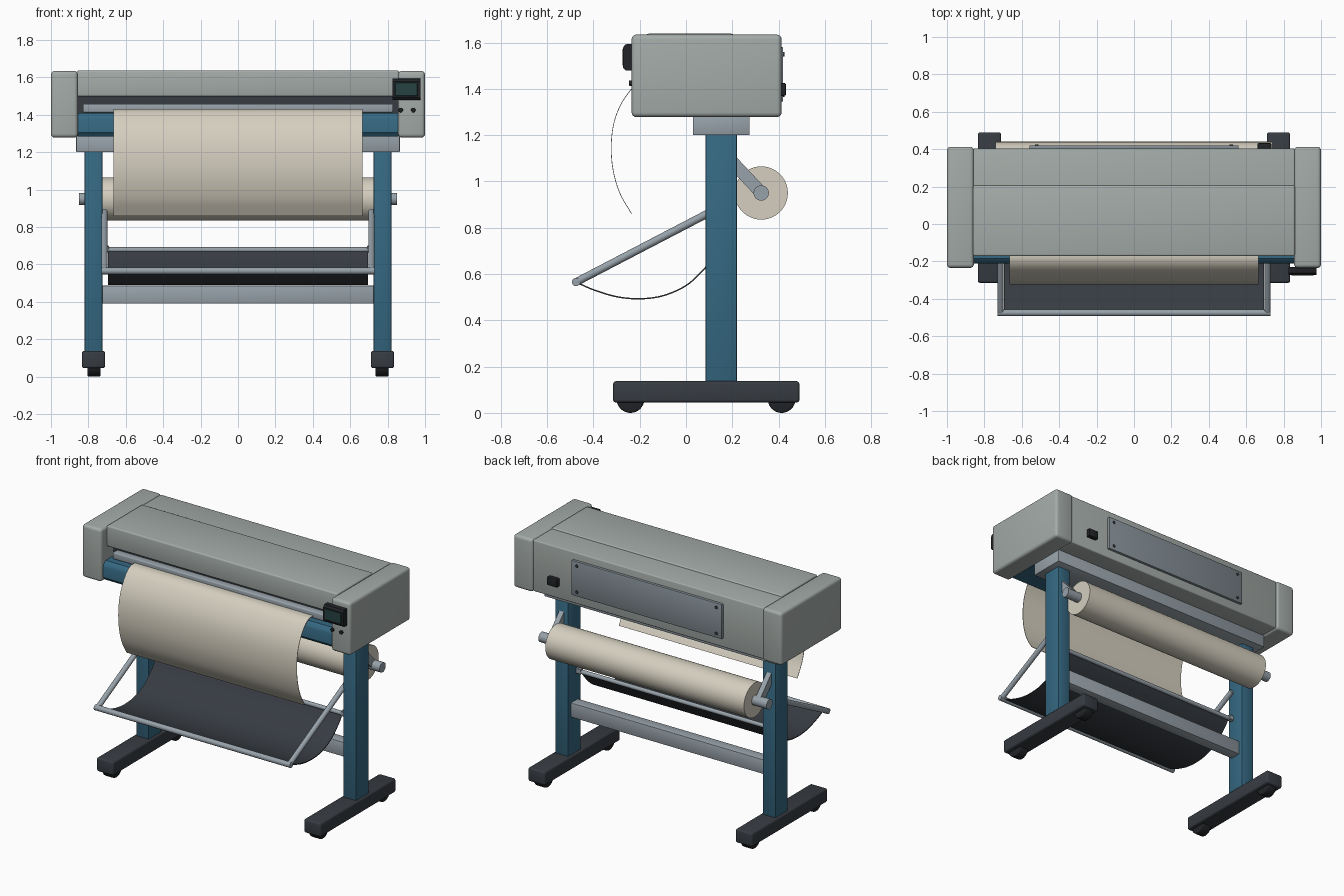
import bpy, bmesh, math
from mathutils import Vector, Matrix

if "Cube" in bpy.data.objects:
    bpy.data.objects.remove(bpy.data.objects["Cube"])


def material(name, r, g, b):
    m = bpy.data.materials.new(name)
    m.diffuse_color = (r, g, b, 1)
    m.use_nodes = True
    m.node_tree.nodes["Principled BSDF"].inputs["Base Color"].default_value = m.diffuse_color
    return m


SHELL = material("shell_grey", .37, .41, .39)
METAL = material("metal", .31, .36, .40)
PANEL = material("panel_grey", .23, .27, .30)
BLUE = material("blue", .036, .14, .225)
DARK = material("dark", .038, .045, .055)
BLACK = material("black", .015, .017, .02)
SCREEN = material("screen", .02, .055, .055)
PAPER = material("paper", .66, .62, .52)


def finish(name, bm, mat):
    bmesh.ops.recalc_face_normals(bm, faces=bm.faces[:])
    me = bpy.data.meshes.new(name)
    bm.to_mesh(me)
    bm.free()
    me.materials.append(mat)
    ob = bpy.data.objects.new(name, me)
    bpy.context.collection.objects.link(ob)
    bpy.ops.object.select_all(action='DESELECT')
    ob.select_set(True)
    bpy.context.view_layer.objects.active = ob
    bpy.ops.object.shade_smooth_by_angle(angle=math.radians(35))
    return ob


def box(name, x, y, z, mat, bevel=0.0, segs=3):
    bm = bmesh.new()
    bmesh.ops.create_cube(bm, size=1)
    for v in bm.verts:
        v.co = Vector([(r[0] + r[1]) / 2 + c * (r[1] - r[0]) for c, r in zip(v.co, (x, y, z))])
    if bevel:
        bmesh.ops.bevel(bm, geom=bm.edges[:], offset=bevel, segments=segs,
                        profile=0.5, affect='EDGES', clamp_overlap=True)
    return finish(name, bm, mat)


def rod(name, a, b, radius, mat, sides=32, bevel=0.0):
    a, b = Vector(a), Vector(b)
    bm = bmesh.new()
    bmesh.ops.create_cone(bm, cap_ends=True, segments=sides, radius1=radius,
                          radius2=radius, depth=(b - a).length)
    if bevel:
        rims = [e for e in bm.edges if abs(e.verts[0].co.z - e.verts[1].co.z) < 1e-5]
        bmesh.ops.bevel(bm, geom=rims, offset=bevel, segments=3, profile=0.5, affect='EDGES')
    turn = (b - a).to_track_quat('Z', 'Y').to_matrix().to_4x4()
    bm.transform(Matrix.Translation((a + b) / 2) @ turn)
    return finish(name, bm, mat)


def extrude_profile(name, pts, x0, x1, mat):
    """Closed (y, z) profile swept along x."""
    bm = bmesh.new()
    f = bm.faces.new([bm.verts.new((x0, y, z)) for y, z in pts])
    new = bmesh.ops.extrude_face_region(bm, geom=[f])["geom"]
    bmesh.ops.translate(bm, vec=(x1 - x0, 0, 0),
                        verts=[v for v in new if isinstance(v, bmesh.types.BMVert)])
    return finish(name, bm, mat)


def smooth_path(pts, n=8):
    """Catmull-Rom curve through (y, z) points."""
    p = [Vector(q) for q in pts]
    p = [2 * p[0] - p[1]] + p + [2 * p[-1] - p[-2]]
    out = []
    for a, b, c, d in zip(p, p[1:], p[2:], p[3:]):
        for i in range(n):
            t = i / n
            out.append(.5 * (2 * b + (c - a) * t + (2 * a - 5 * b + 4 * c - d) * t ** 2
                             + (3 * b - a - 3 * c + d) * t ** 3))
    return out + [p[-2]]


def sheet(name, pts, half, thick, mat):
    path = smooth_path(pts)
    near, far = [], []
    for i, q in enumerate(path):
        t = (path[min(i + 1, len(path) - 1)] - path[max(i - 1, 0)]).normalized()
        n = Vector((-t.y, t.x)) * thick / 2
        near.append(q + n)
        far.append(q - n)
    return extrude_profile(name, near + far[::-1], -half, half, mat)


# printer housing
for side, s in (("left", -1), ("right", 1)):
    box(side + "_end_cap", sorted((s * .856, s * 1.0)), (-.235, .413), (1.278, 1.634), SHELL, .02, 4)
box("rear_housing", (-.86, .86), (.0, .403), (1.285, 1.63), SHELL, .008)
box("top_lid", (-.86, .86), (-.172, .207), (1.498, 1.638), SHELL, .01)
box("paper_slot", (-.858, .858), (-.10, .02), (1.40, 1.51), DARK)
box("feed_bar", (-.83, .83), (-.15, -.10), (1.412, 1.458), METAL, .008)
extrude_profile("platen", [(.02, 1.285), (-.195, 1.285), (-.212, 1.305), (-.212, 1.375),
                           (-.205, 1.395), (-.185, 1.41), (.02, 1.41)], -.858, .858, BLUE)
box("support_beam", (-.865, .865), (.03, .275), (1.2, 1.287), METAL, .004, 2)

# control panel and buttons
extrude_profile("control_panel", [(-.23, 1.48), (-.262, 1.48), (-.272, 1.492), (-.272, 1.578),
                                  (-.262, 1.592), (-.23, 1.595)], .825, .975, BLACK)
box("display_screen", (.84, .96), (-.275, -.265), (1.5, 1.572), SCREEN, .002, 1)
for i, x in enumerate((.87, .937)):
    rod(f"button_{i}", (x, -.23, 1.425), (x, -.247, 1.425), .012, BLACK, 24, .003)

# back panel, screws and power inlet
box("back_panel", (-.56, .56), (.395, .42), (1.345, 1.58), PANEL, .005, 2)
for i, (x, z) in enumerate((x, z) for x in (-.52, .52) for z in (1.375, 1.55)):
    rod(f"panel_screw_{i}", (x, .41, z), (x, .425, z), .01, DARK, 20)
box("power_inlet", (.66, .735), (.395, .432), (1.37, 1.425), BLACK, .006, 2)

# stand, roll holders and basket arms on both sides
for side, s in (("left", -1), ("right", 1)):
    box(side + "_leg", sorted((s * .725, s * .82)), (.085, .22), (.12, 1.21), BLUE, .005, 2)
    box(side + "_foot", sorted((s * .71, s * .835)), (-.315, .49), (.045, .137), DARK, .012)
    for end, y in (("front", -.24), ("rear", .413)):
        rod(f"{side}_{end}_caster", (s * .735, y, .06), (s * .805, y, .06), .06, BLACK, 40, .008)
    # slanted roll holder plate
    d = Vector((.125, -.135)).normalized()
    n = Vector((-d.y, d.x)) * .027
    a, b = Vector((.19, 1.095)), Vector((.335, .94))
    extrude_profile(side + "_roll_arm", [a + n, b + n, b - n, a - n], s * .755, s * .79, METAL)
    rod(side + "_basket_arm", (s * .714, .13, .88), (s * .714, -.475, .565), .017, METAL, 24)
    box(side + "_basket_bracket", sorted((s * .69, s * .73)), (.105, .135), (.665, .70), METAL, .003, 1)
box("cross_beam", (-.727, .727), (.115, .19), (.39, .487), METAL, .004, 2)

# media roll on its spindle
rod("paper_roll", (-.74, .325, .95), (.74, .325, .95), .115, PAPER, 64)
rod("roll_spindle", (-.85, .325, .95), (.85, .325, .95), .033, METAL, 32)

# printed sheet hanging out of the front
sheet("paper_sheet", [(-.14, 1.43), (-.195, 1.425), (-.24, 1.393), (-.285, 1.325), (-.313, 1.245),
                      (-.323, 1.15), (-.315, 1.05), (-.286, .95), (-.235, .86)], .665, .003, PAPER)

# catch basket
rod("basket_front_bar", (-.73, -.475, .565), (.73, -.475, .565), .018, METAL, 24)
rod("basket_rear_bar", (-.725, .12, .678), (.725, .12, .678), .014, METAL, 24)
sheet("basket_cloth", [(-.475, .565), (-.4, .532), (-.3, .502), (-.2, .493), (-.1, .506),
                       (0, .55), (.075, .618), (.12, .675)], .695, .006, DARK)
